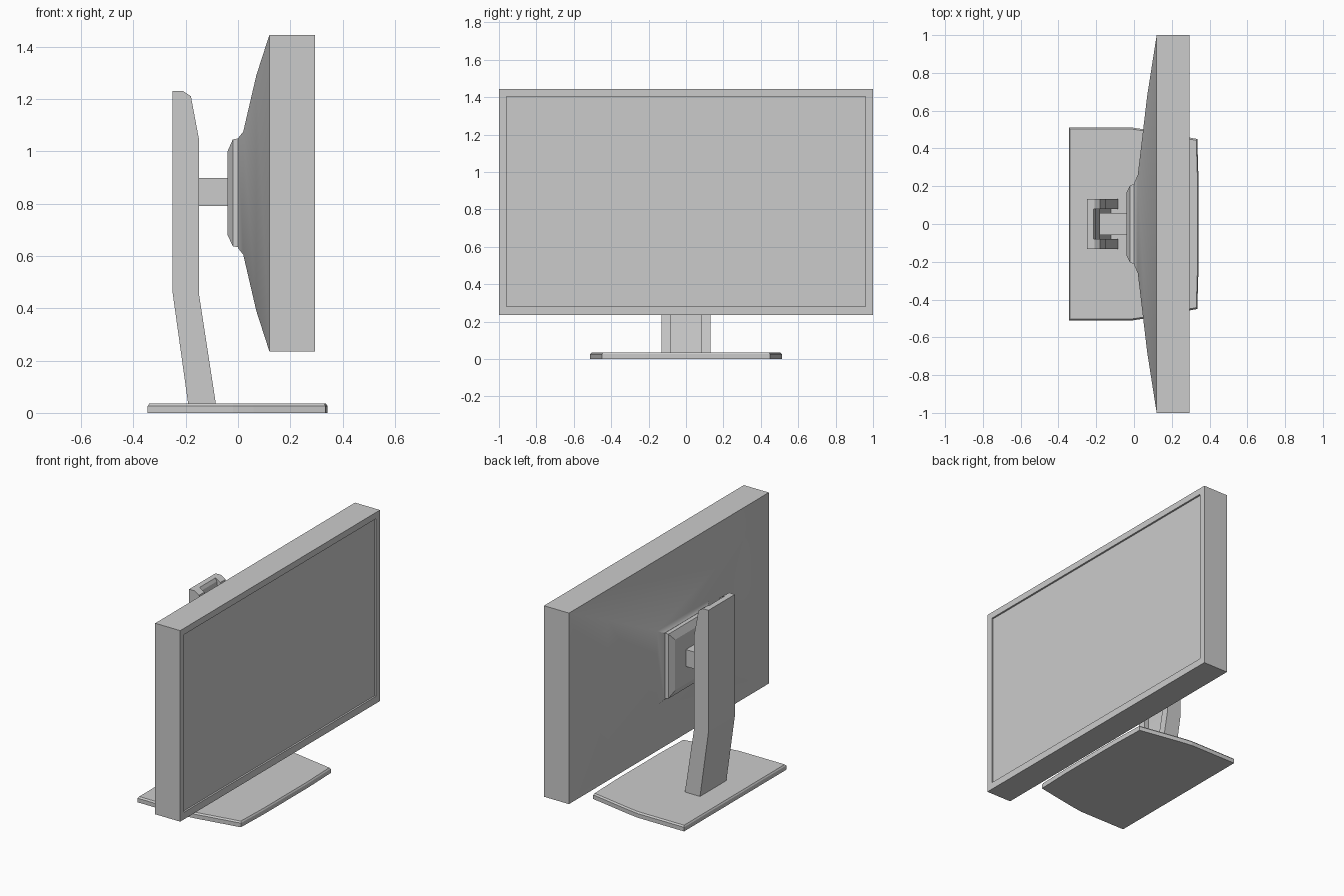
import bpy, bmesh, math

cube = bpy.data.objects.get("Cube")
if cube:
    bpy.data.objects.remove(cube, do_unlink=True)

GREY = (0.6, 0.6, 0.6, 1.0)
grey = bpy.data.materials.new("light grey")
grey.use_nodes = True
grey.diffuse_color = GREY
grey.node_tree.nodes["Principled BSDF"].inputs["Base Color"].default_value = GREY


def loft(name, rings, smooth=False):
    """Skin a list of matching closed rings and cap both ends."""
    bm = bmesh.new()
    loops = [[bm.verts.new(p) for p in ring] for ring in rings]
    for a, b in zip(loops, loops[1:]):
        for i in range(len(a)):
            j = (i + 1) % len(a)
            bm.faces.new((a[i], a[j], b[j], b[i]))
    bm.faces.new(loops[0])
    bm.faces.new(loops[-1])
    bmesh.ops.recalc_face_normals(bm, faces=bm.faces)
    mesh = bpy.data.meshes.new(name)
    bm.to_mesh(mesh)
    bm.free()
    mesh.materials.append(grey)
    obj = bpy.data.objects.new(name, mesh)
    bpy.context.collection.objects.link(obj)
    if smooth:
        bpy.ops.object.select_all(action='DESELECT')
        obj.select_set(True)
        bpy.context.view_layer.objects.active = obj
        bpy.ops.object.shade_smooth_by_angle(angle=math.radians(30))
    return obj


def rect(x, half_y, z0, z1):
    """Rectangle across the x axis."""
    return [(x, -half_y, z0), (x, half_y, z0), (x, half_y, z1), (x, -half_y, z1)]


# Display housing: domed back, deep sides, bezel and shallow recess
loft("display_housing", [
    rect(0.0, 0.215, 0.63, 1.05),
    rect(0.02, 0.26, 0.605, 1.075),
    rect(0.07, 0.68, 0.39, 1.29),
    rect(0.12, 1.0, 0.235, 1.445),
    rect(0.295, 1.0, 0.235, 1.445),
    rect(0.295, 0.96, 0.28, 1.405),
    rect(0.28, 0.96, 0.28, 1.405),
], smooth=True)

# Screen panel set into the recess
loft("screen_panel", [rect(0.278, 0.959, 0.281, 1.404),
                      rect(0.285, 0.959, 0.281, 1.404)])

# Mounting plate with chamfered back
loft("mounting_plate", [
    rect(-0.04, 0.165, 0.68, 1.0),
    rect(-0.02, 0.205, 0.637, 1.045),
    rect(0.005, 0.212, 0.632, 1.05),
])

# Arm joining the plate to the column
loft("mounting_arm", [rect(-0.183, 0.058, 0.79, 0.897),
                      rect(-0.035, 0.058, 0.79, 0.897)])

# Column: U-shaped section open towards the display
OUTER, INNER = 0.132, 0.08
stations = [  # height, back, channel floor, front
    (0.03, -0.19, -0.12, -0.084),
    (0.46, -0.25, -0.18, -0.15),
    (1.05, -0.25, -0.18, -0.15),
    (1.21, -0.25, -0.205, -0.18),
    (1.23, -0.25, -0.215, -0.21),
]
rings = []
for z, back, floor, front in stations:
    half = [(back, OUTER), (front, OUTER), (front, INNER), (floor, INNER)]
    ring = half + [(x, -y) for x, y in reversed(half)]
    rings.append([(x, y, z) for x, y in ring])
loft("stand_column", rings)

# Base: straight at the back, tapering to a slightly bowed front edge
side = [(-0.345, 0.512), (-0.02, 0.512), (0.06, 0.5), (0.335, 0.45), (0.342, 0.22)]
outline = side + [(x, -y) for x, y in reversed(side)]


def base_ring(z, scale):
    return [(x * scale, y * scale, z) for x, y in outline]


loft("stand_base", [base_ring(0.0, 1.0), base_ring(0.026, 1.0),
                    base_ring(0.035, 0.984)])
